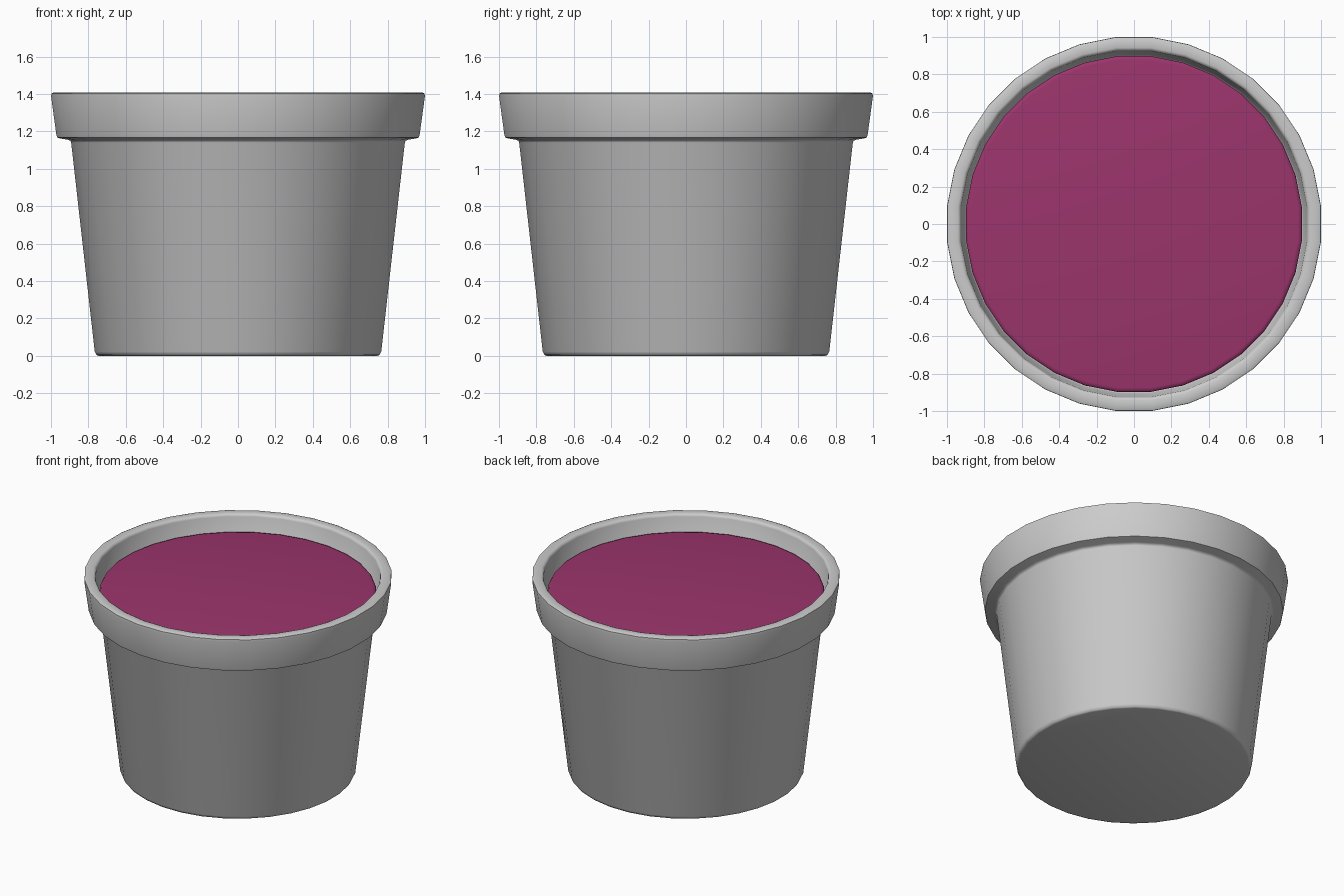
import bpy, bmesh, math

if "Cube" in bpy.data.objects:
    bpy.data.objects.remove(bpy.data.objects["Cube"])

SIDES = 32


def lathe(name, profile):
    """Spin an (r, z) profile around z; end points are closed with caps."""
    bm = bmesh.new()
    rings = []
    for r, z in profile:
        rings.append([bm.verts.new((r * math.cos(a), r * math.sin(a), z))
                      for a in (2 * math.pi * (i + 0.5) / SIDES for i in range(SIDES))])
    for low, high in zip(rings, rings[1:]):
        for i in range(SIDES):
            j = (i + 1) % SIDES
            bm.faces.new((low[i], low[j], high[j], high[i]))
    bm.faces.new(rings[0][::-1])
    bm.faces.new(rings[-1])
    mesh = bpy.data.meshes.new(name)
    bm.to_mesh(mesh)
    bm.free()
    obj = bpy.data.objects.new(name, mesh)
    bpy.context.collection.objects.link(obj)
    bpy.ops.object.select_all(action='DESELECT')
    obj.select_set(True)
    bpy.context.view_layer.objects.active = obj
    bpy.ops.object.shade_smooth_by_angle(angle=math.radians(50))
    return obj


K = 1 / math.cos(math.pi / SIDES)  # flats face the axes

# Pot: base, tapered wall, overhanging rim, inner wall and floor
pot_profile = [
    (0.745, 0.0), (0.757, 0.004), (0.766, 0.022),
    (0.892, 1.14), (0.897, 1.15), (0.91, 1.155),
    (0.955, 1.163), (0.967, 1.167), (0.971, 1.18),
    (0.999, 1.385), (0.998, 1.402), (0.985, 1.408),
    (0.942, 1.408), (0.93, 1.403), (0.925, 1.39),
    (0.905, 1.24), (0.895, 1.225), (0.84, 1.215), (0.72, 0.10),
]
lathe("pot", [(r * K, z) for r, z in pot_profile])

# Soil filling the pot
soil = lathe("soil", [(0.885 * K, 1.217), (0.898 * K, 1.235), (0.898 * K, 1.285),
                      (0.892 * K, 1.295), (0.875 * K, 1.298)])
mat = bpy.data.materials.new("soil_magenta")
mat.diffuse_color = (0.33, 0.035, 0.15, 1)
mat.use_nodes = True
mat.node_tree.nodes["Principled BSDF"].inputs["Base Color"].default_value = mat.diffuse_color
soil.data.materials.append(mat)
